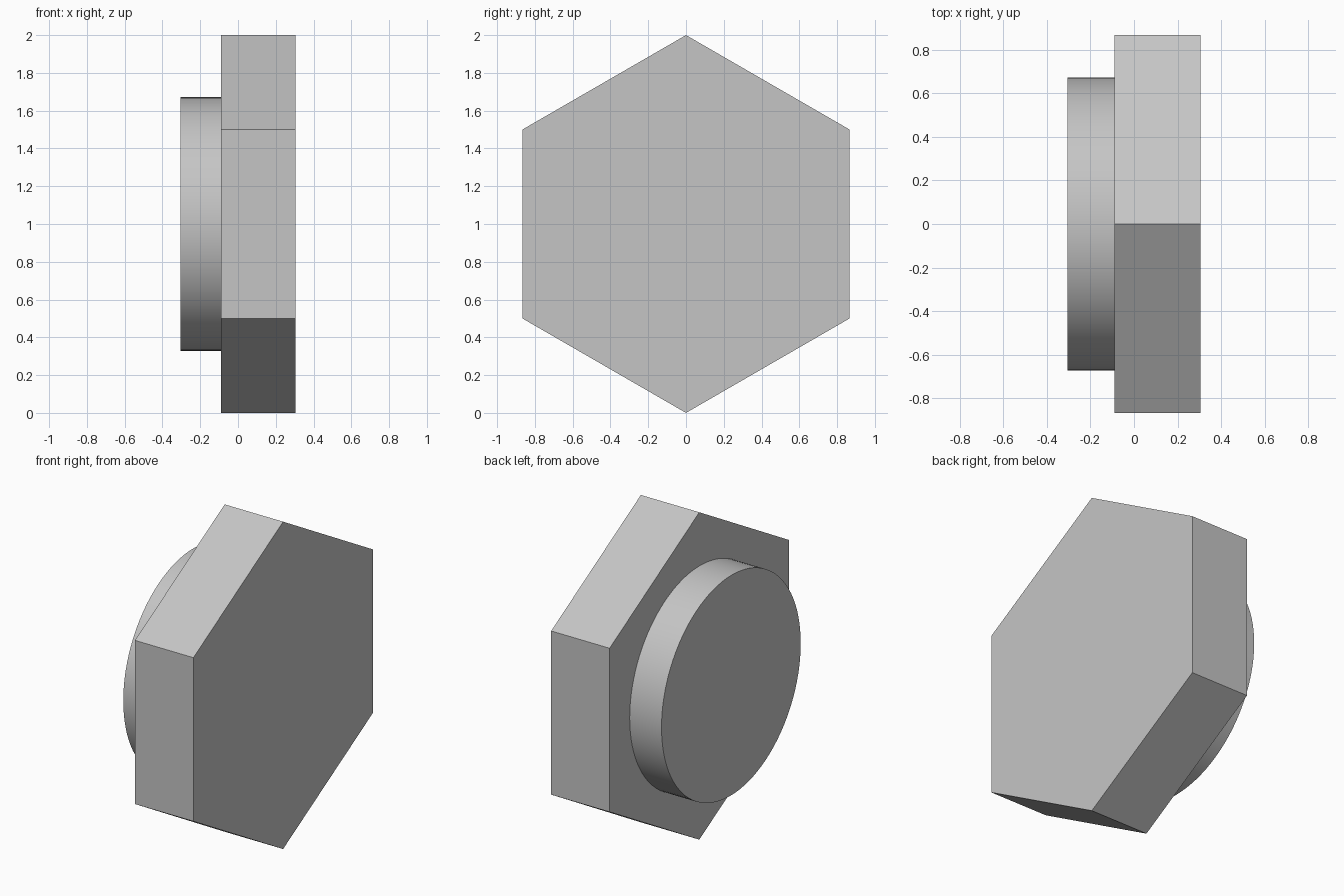
import bpy, bmesh
from math import sin, cos, pi, radians
from mathutils import Vector

cube = bpy.data.objects.get("Cube")
if cube:
    bpy.data.objects.remove(cube, do_unlink=True)

# Single plain grey
grey = bpy.data.materials.new("light_grey")
grey.use_nodes = True
colour = (0.56, 0.56, 0.56, 1)
grey.diffuse_color = colour
grey.node_tree.nodes["Principled BSDF"].inputs["Base Color"].default_value = colour


def prism(name, sides, radius, x0, x1, smooth=False):
    """Regular prism along x, with one corner pointing straight up."""
    bm = bmesh.new()
    ring = [bm.verts.new((x0, radius * sin(2 * pi * i / sides),
                          1 + radius * cos(2 * pi * i / sides)))
            for i in range(sides)]
    base = bm.faces.new(ring)
    result = bmesh.ops.extrude_face_region(bm, geom=[base], use_keep_orig=True)
    top = [v for v in result["geom"] if isinstance(v, bmesh.types.BMVert)]
    bmesh.ops.translate(bm, verts=top, vec=Vector((x1 - x0, 0, 0)))
    bmesh.ops.recalc_face_normals(bm, faces=bm.faces)
    mesh = bpy.data.meshes.new(name)
    bm.to_mesh(mesh)
    bm.free()
    mesh.materials.append(grey)
    obj = bpy.data.objects.new(name, mesh)
    bpy.context.collection.objects.link(obj)
    if smooth:
        bpy.ops.object.select_all(action="DESELECT")
        obj.select_set(True)
        bpy.context.view_layer.objects.active = obj
        bpy.ops.object.shade_smooth_by_angle(angle=radians(30))
    return obj


# Hexagonal head and the round boss on its right side
prism("hex_head", 6, 1.0, -0.09, 0.305)
prism("round_boss", 96, 0.672, -0.305, -0.09, smooth=True)
